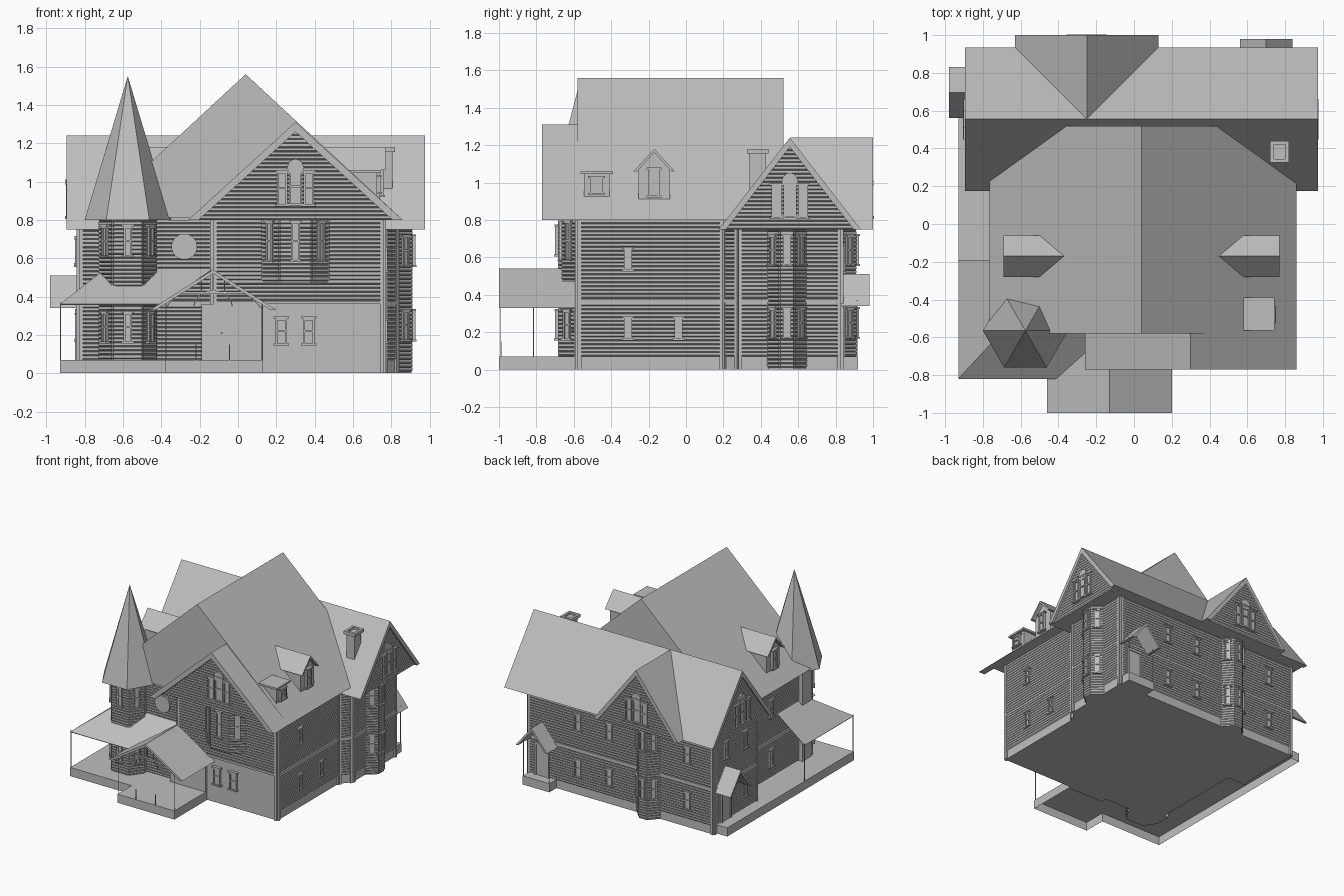
import bpy, bmesh, math
from mathutils import Vector

if "Cube" in bpy.data.objects:
    bpy.data.objects.remove(bpy.data.objects["Cube"])
mat = bpy.data.materials.new("plain_grey")
mat.use_nodes = True
mat.diffuse_color = (0.52, 0.52, 0.52, 1)
mat.node_tree.nodes["Principled BSDF"].inputs["Base Color"].default_value = mat.diffuse_color

def mesh(name, verts, faces, fix=True):
    me = bpy.data.meshes.new(name)
    me.from_pydata([tuple(v) for v in verts], [], faces)
    if fix:
        bm = bmesh.new()
        bm.from_mesh(me)
        bmesh.ops.recalc_face_normals(bm, faces=bm.faces)
        bm.to_mesh(me)
        bm.free()
    me.materials.append(mat)
    ob = bpy.data.objects.new(name, me)
    bpy.context.collection.objects.link(ob)
    return ob

def loft(name, pairs, open_bottom=False):
    """One object from pairs of matching rings."""
    verts, faces = [], []
    for lo, hi in pairs:
        k, n = len(verts), len(lo)
        verts += lo + hi
        faces += [(k + i, k + (i + 1) % n, k + (i + 1) % n + n, k + i + n) for i in range(n)]
        faces.append(tuple(range(k + n, k + 2 * n)))
        if not open_bottom:
            faces.append(tuple(range(k, k + n)))
    return mesh(name, verts, faces)

def prism(name, pts, lo, hi, axis="z", open_bottom=False):
    """Extrude a 2D outline along one axis."""
    put = {"z": lambda p, t: (p[0], p[1], t), "y": lambda p, t: (p[0], t, p[1]),
           "x": lambda p, t: (t, p[0], p[1])}[axis]
    return loft(name, [([put(p, lo) for p in pts], [put(p, hi) for p in pts])], open_bottom)

def box(name, x0, x1, y0, y1, z0, z1):
    prism(name, [(x0, y0), (x1, y0), (x1, y1), (x0, y1)], z0, z1)

def rod(name, p, q, r=0.004, n=4):
    p, q = Vector(p), Vector(q)
    rot = (q - p).to_track_quat("Z", "Y")
    turns = [2 * math.pi * (i + .5) / n for i in range(n)]
    ring = [rot @ Vector((r * math.cos(t), r * math.sin(t), 0)) for t in turns]
    loft(name, [([p + c for c in ring], [q + c for c in ring])])

def gable_roof(name, axis, c, half, ridge, eave, lo, hi, t=0.05):
    inner = half - t * half / (ridge - eave)
    prism(name, [(c - half, eave), (c, ridge), (c + half, eave),
                 (c + inner, eave), (c, ridge - t), (c - inner, eave)], lo, hi, axis)

def frame_at(origin, ang):
    """Local (along, out) to world for a wall that faces ang degrees."""
    n = Vector((math.cos(math.radians(ang)), math.sin(math.radians(ang))))
    return lambda a, v: Vector(origin) + Vector((-n.y, n.x)) * a + n * v

def wall_parts(name, origin, ang, parts):
    """Boxes (along, along, out, z, z) fixed to a wall."""
    to = frame_at(origin, ang)
    pairs = []
    for a0, a1, out, z0, z1 in parts:
        ring = [to(a0, 0), to(a1, 0), to(a1, out), to(a0, out)]
        pairs.append(([(*p, z0) for p in ring], [(*p, z1) for p in ring]))
    loft(name, pairs)

def window(name, origin, z, ang, w=0.055, h=0.13):
    a, b, f = w / 2, h / 2, 0.01
    wall_parts(name, origin, ang, [
        (-a, -a + f, .02, z - b, z + b), (a - f, a, .02, z - b, z + b),
        (-a, a, .02, z + b - f, z + b), (-a, a, .02, z - f / 2, z + f / 2),
        (-a - f, a + f, .026, z - b - f, z - b), (-a - f, a + f, .024, z + b, z + b + f),
        (-a, a, .012, z - b, z + b)])

def disc(name, origin, z, ang, r, depth):
    rod(name, (*origin, z), (*frame_at(origin, ang)(0, depth), z), r, 20)

def attic_windows(origin, z, ang):
    to = frame_at(origin, ang)
    for s in (-1, 1):
        window("attic_side_window", to(s * .07, 0), z, ang, 0.055, 0.17)
    window("attic_middle_window", origin, z + .01, ang, 0.07, 0.18)
    disc("attic_window_arch", origin, z + .11, ang, 0.042, 0.018)

def siding(name, a, b, z0, z1, taper=0):
    """Bevelled boards from a to b, facing the right-hand side; taper makes a gable."""
    a, b = Vector(a), Vector(b)
    d = (b - a).normalized()
    n = Vector((d.y, -d.x))
    rows = max(1, round((z1 - z0) / 0.021))
    verts = []
    for i in range(rows):
        for k, out in ((i, .001), (i + .35, .009), (i + 1, .009)):
            s = taper * k / rows / 2
            z = z0 + (z1 - z0) * k / rows
            verts += [(*(a.lerp(b, s) + n * out), z), (*(b.lerp(a, s) + n * out), z)]
    mesh(name, verts, [(j, j + 1, j + 3, j + 2) for j in range(0, len(verts) - 2, 2)], fix=False)

def bay(name, origin, ang, half, flat, depth, z0, z1, zs, back=0.03, h=0.15):
    to = frame_at(origin, ang)
    pts = [to(-half, -back), to(-half, 0), to(-flat, depth), to(flat, depth), to(half, 0), to(half, -back)]
    prism(name, pts, z0, z1)
    turn = math.degrees(math.atan2(depth, half - flat))
    for p, q, t in zip(pts[1:4], pts[2:5], (-turn, 0, turn)):
        siding(name + "_siding", p, q, z0 + .01, z1)
        for z in zs:
            window(name + "_window", (p + q) / 2, z, ang + t, 0.045, h)

# Wall masses
R = -0.55
outline = [(-.13, -.58), (.76, -.58), (.76, .2), (.83, .28), (.83, .83),
           (-.83, .83), (-.83, .28), (-.68, .28), (-.68, R), (-.13, R)]
prism("house_walls", outline, 0, 0.77)
box("main_upper_wall", -.68, .76, R, .5, .7, .81)
box("front_upper_wall", -.13, .76, -.58, -.4, .7, .82)
box("vestibule", -.19, .13, -.6, -.5, 0, .36)

# Boards, belt boards and corner boards
for i, (p, q) in enumerate(zip(outline, outline[1:] + outline[:1])):
    top = .8 if i in (0, 1, 7, 8, 9) else .76
    if i:
        siding("lower_siding", p, q, .07, .36)
    siding("upper_siding", p, q, .38, top)
    ang = math.degrees(math.atan2(p[0] - q[0], q[1] - p[1]))
    length = (Vector(q) - Vector(p)).length
    wall_parts("trim_boards", p, ang, [(0, length, .013, .36, .378),
               (0, .02, .013, 0, top), (length - .02, length, .013, 0, top)])

# Roofs and gable ends
prism("main_roof", [(-.765, .815), (.04, 1.56), (.86, .80)], -.58, .52, "y")
gable_roof("front_gable_roof", "y", .30, .56, 1.31, .80, -.77, -.3)
gable_roof("cross_roof", "x", .555, .38, 1.24, .75, -.895, .975)
gable_roof("back_gable_roof", "y", -.25, .38, 1.24, .75, .56, 1.0)
for name, axis, c, half, z0, z1, inner, outer, ang in (
        ("front_gable", "y", .30, .505, .80, 1.26, -.4, -.66, -90),
        ("left_gable", "x", .555, .341, .75, 1.19, 0, .95, 0),
        ("right_gable", "x", .555, .341, .75, 1.19, 0, -.878, 180),
        ("back_gable", "y", -.25, .341, .75, 1.19, .56, .978, 90)):
    prism(name + "_wall", [(c - half, z0), (c, z1), (c + half, z0)], inner, outer, axis)
    middle = (c, outer) if axis == "y" else (outer, c)
    to = frame_at(middle, ang)
    siding(name + "_siding", to(-half, 0), to(half, 0), z0, z1, 1)
    attic_windows(middle, z0 + (.165 if ang == -90 else .15), ang)

# Corner tower with pointed roof
bay("tower", (-.575, -.58), -90, .145, .075, .1, 0, .81, (.24, .69), back=.12)
base = [(-.575 + .225 * math.cos(i * math.pi / 3), -.565 + .225 * math.sin(i * math.pi / 3), .8)
        for i in range(6)]
mesh("tower_spire", base + [(-.575, -.565, 1.55)], [tuple(range(6))] + [(i, (i + 1) % 6, 6) for i in range(6)])

# Bays
bay("front_bay", (.3, -.58), -90, .175, .08, .08, .47, .82, (.69,), h=.2)
bay("left_bay", (.83, .54), 0, .1, .035, .075, 0, .76, (.25, .64))
bay("back_bay", (-.25, .83), 90, .1, .035, .075, 0, .76, (.25, .64))

# Windows
for x in (.225, .37):
    window("front_window", (x, -.58), .22, -90, .06, .13)
for y, z in ((-.31, .59), (-.31, .22), (-.04, .22)):
    window("left_window", (.76, y), z, 0, .045, .11)
for x in (.38, .1, -.6):
    for z in (.59, .22):
        window("back_window", (x, .83), z, 90)
for x, y, z in ((-.68, -.1, .63), (-.68, -.1, .23), (-.83, .45, .63), (-.83, .45, .24), (-.83, .69, .64)):
    window("right_window", (x, y), z, 180)
disc("round_window", (-.28, R), .66, -90, .068, .02)

# Gabled dormers on both slopes, mirrored about the ridge
for s, ang in ((-1, 180), (1, 0)):
    back, wall, edge = (.04 + s * d for d in (.3, .70, .73))
    gable_roof("dormer_roof", "x", -.17, .11, 1.18, 1.06, back, edge, .02)
    prism("dormer_wall", [(-.255, .88), (-.255, 1.07), (-.17, 1.16), (-.085, 1.07), (-.085, .88)], back, wall, "x")
    window("dormer_window", (wall, -.17), 1.0, ang, .06, .14)

# Flat dormer and chimney
box("flat_dormer", .5, .725, -.545, -.41, .92, 1.05)
box("flat_dormer_roof", .57, .745, -.565, -.39, 1.045, 1.06)
window("flat_dormer_window", (.725, -.478), .985, 0, .07, .08)
box("chimney", .735, .805, .34, .425, .7, 1.165)
for x0, x1, y0, y1 in ((.72, .82, .325, .345), (.72, .82, .42, .44), (.72, .74, .345, .42), (.80, .82, .345, .42)):
    box("chimney_cap", x0, x1, y0, y1, 1.155, 1.18)

# Porch floor, hollow below, and hipped porch roof
prism("porch_floor", [(-.93, -.82), (-.38, -.82), (-.38, -1), (.13, -1), (.13, -.5), (-.67, -.5),
                      (-.67, .3), (-.82, .3), (-.82, .8), (-.93, .8)], 0, .07, open_bottom=True)
roof = mesh("porch_roof", [(-.93, -.82, .36), (-.40, -.82, .36), (-.13, -.56, .545), (-.68, -.55, .555),
                           (-.68, -.19, .555), (-.93, -.19, .36)], [(0, 1, 2, 3), (0, 3, 4, 5)], fix=False)
roof.modifiers.new("thickness", "SOLIDIFY").thickness = 0.006

# Entrance gable with truss, back stoop and side canopy
gable_roof("entrance_roof", "y", -.13, .33, .54, .33, -1.0, -.57, .02)
rod("truss_king_post", (-.13, -.98, .42), (-.13, -.98, .53), .008)
rod("truss_beam", (-.31, -.98, .42), (.05, -.98, .42), .008)
arc = [(-.13 + .1 * math.cos(i * math.pi / 8), -.98, .35 + .08 * math.sin(i * math.pi / 8)) for i in range(9)]
for p, q in zip(arc, arc[1:]):
    rod("truss_arch", p, q)
for s in (-1, 1):
    rod("truss_strut", (-.13 + s * .06, -.98, .42), (-.13 + s * .06, -.98, .49))
    rod("truss_brace", (-.13 + s * .25, -.98, .34), (-.13 + s * .18, -.98, .42))
gable_roof("back_stoop_roof", "y", .70, .14, .51, .34, .82, .98, .025)
box("back_stoop_floor", .58, .82, .8, .92, 0, .07)
gable_roof("side_canopy", "x", .695, .135, .51, .34, -.98, -.82, .025)

# Doors
for name, at, ang in (("back_door", (.70, .83), 90), ("side_door", (-.83, .69), 180)):
    wall_parts(name, at, ang, [(-.06, .06, .013, .07, .32), (-.065, -.05, .02, .07, .33),
                               (.05, .065, .02, .07, .33), (-.065, .065, .02, .315, .335)])
disc("front_door_knob", (-.085, -.6), .21, -90, .006, .012)

# Slim posts
for x, y in ((-.926, -.816), (-.926, -.195), (-.376, -.99), (.126, -.99), (.585, .915), (.815, .915)):
    rod("porch_post", (x, y, .07), (x, y, .37), .003)
for x in (-.22, -.045):
    rod("newel_post", (x, -.99, .07), (x, -.99, .15))
